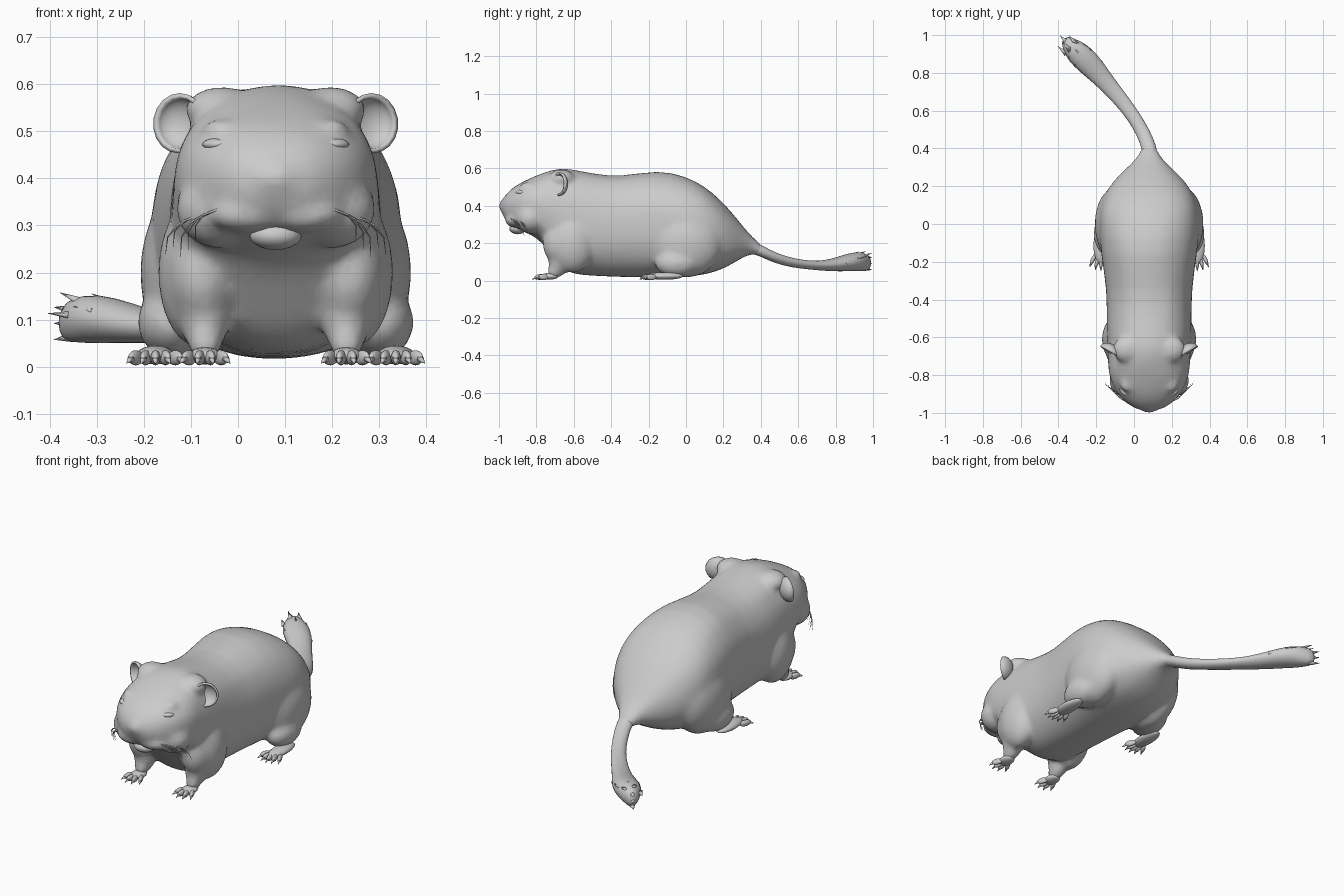
import bpy, bmesh, math, random
from mathutils import Vector, Matrix

random.seed(4)
MID = 0.08          # x of the animal's plane of symmetry
SIDES = (-1, 1)

cube = bpy.data.objects.get("Cube")
if cube:
    bpy.data.objects.remove(cube)

grey = bpy.data.materials.new("fur_grey")
grey.use_nodes = True
grey.diffuse_color = (0.6, 0.6, 0.6, 1)
bsdf = grey.node_tree.nodes["Principled BSDF"]
bsdf.inputs["Base Color"].default_value = grey.diffuse_color
bsdf.inputs["Roughness"].default_value = 0.8


def finish(bm, name):
    """Turn a bmesh into a smooth-shaded object."""
    bmesh.ops.recalc_face_normals(bm, faces=bm.faces[:])
    for f in bm.faces:
        f.smooth = True
    mesh = bpy.data.meshes.new(name)
    bm.to_mesh(mesh)
    bm.free()
    mesh.materials.append(grey)
    ob = bpy.data.objects.new(name, mesh)
    bpy.context.scene.collection.objects.link(ob)
    return ob


def subdivide(ob):
    mod = ob.modifiers.new("round", 'SUBSURF')
    mod.levels = mod.render_levels = 1


def ball(bm, center, radii, turn=0.0):
    m = (Matrix.Translation(center) @ Matrix.Rotation(turn, 4, 'Z')
         @ Matrix.Diagonal((*radii, 1)))
    bmesh.ops.create_uvsphere(bm, u_segments=16, v_segments=10, radius=1, matrix=m)


def spike(bm, base, direction, radius, length, flat=1.0):
    d = Vector(direction).normalized()
    m = (Matrix.Translation(Vector(base) + d * length / 2)
         @ d.to_track_quat('Z', 'Y').to_matrix().to_4x4()
         @ Matrix.Diagonal((1, flat, 1, 1)))
    bmesh.ops.create_cone(bm, cap_ends=True, segments=6, radius1=radius,
                          radius2=0, depth=length, matrix=m)


def loft(bm, stations, sides, power, jitter):
    """Skin upright rounded sections given as (x, y, z, half width, half height)."""
    rings = []
    for i, (x, y, z, rx, rz) in enumerate(stations):
        a, b = stations[max(i - 1, 0)], stations[min(i + 1, len(stations) - 1)]
        d = Vector((b[0] - a[0], b[1] - a[1], 0)).normalized()
        across = d.cross(Vector((0, 0, 1)))
        ring = []
        for k in range(sides):
            t = math.tau * k / sides
            c, s = math.cos(t), math.sin(t)
            u = math.copysign(abs(c) ** power, c) * rx
            v = math.copysign(abs(s) ** power, s) * rz
            n = random.uniform(1 - jitter, 1 + jitter)
            ring.append(bm.verts.new(Vector((x, y, z)) + across * u * n
                                     + Vector((0, 0, v * n))))
        rings.append(ring)
    for a, b in zip(rings, rings[1:]):
        for k in range(sides):
            j = (k + 1) % sides
            bm.faces.new((a[k], a[j], b[j], b[k]))
    bm.faces.new(rings[0])
    bm.faces.new(rings[-1])


# Body and head: y, bottom, top, half width
profile = [
    (-.988, .355, .425, .055), (-.96, .32, .467, .105), (-.92, .285, .503, .152),
    (-.87, .258, .533, .187), (-.80, .235, .563, .213), (-.74, .165, .585, .217),
    (-.68, .08, .60, .22), (-.62, .033, .60, .223), (-.5, .022, .573, .226),
    (-.35, .018, .553, .224), (-.15, .015, .594, .257), (0, .015, .557, .272),
    (.1, .028, .508, .262), (.18, .053, .437, .224), (.25, .09, .36, .17),
    (.32, .135, .27, .092), (.37, .145, .218, .05), (.42, .125, .178, .036)]
bm = bmesh.new()
loft(bm, [(MID, y, (lo + hi) / 2, w, (hi - lo) / 2) for y, lo, hi, w in profile],
     28, 0.85, 0.014)
# Muzzle
ball(bm, (MID, -.942, .40), (.068, .06, .052))
# Paired masses that melt into the body
masses = [
    ((.06, -.915, .325), (.085, .055, .042)),   # upper lip
    ((.12, -.83, .335), (.095, .09, .085)),     # cheek pouch
    ((.115, -.665, .545), (.08, .075, .05)),    # ear root
    ((.115, -.845, .505), (.04, .045, .022)),   # brow
    ((.18, 0, .20), (.112, .20, .185)),         # thigh
    ((.222, -.05, .095), (.074, .12, .078)),    # lower hind leg
    ((.165, -.61, .20), (.088, .13, .16)),      # shoulder
    ((.155, -.67, .20), (.078, .10, .12)),      # upper foreleg
    ((.15, -.68, .11), (.055, .058, .09)),      # forearm
    ((.15, -.705, .05), (.037, .038, .04))]     # wrist
for (x, y, z), r in masses:
    for s in SIDES:
        ball(bm, (MID + s * x, y, z), r)
body = finish(bm, "body")
subdivide(body)
remesh = body.modifiers.new("blend", 'REMESH')
remesh.mode = 'VOXEL'
remesh.voxel_size = 0.012
remesh.use_smooth_shade = True
soften = body.modifiers.new("soften", 'SMOOTH')
soften.factor = 0.5
soften.iterations = 8
thin = body.modifiers.new("simplify", 'DECIMATE')
thin.ratio = 0.3

# Tail: x, y, z, half width, half height
tail_path = [
    (.08, .29, .20, .06, .05), (.085, .36, .178, .044, .036),
    (.08, .41, .155, .039, .033), (.05, .48, .12, .038, .029),
    (0, .57, .095, .038, .026), (-.07, .66, .083, .041, .025),
    (-.14, .74, .08, .049, .028), (-.21, .82, .088, .064, .04),
    (-.27, .88, .10, .071, .052), (-.325, .93, .103, .06, .056),
    (-.375, .985, .092, .02, .042)]
bm = bmesh.new()
loft(bm, tail_path, 12, 1.0, 0.05)
subdivide(finish(bm, "tail"))

# Loose locks of hair lying along the tail tuft
bm = bmesh.new()
for k in range(9):
    x, y, z, rx, rz = tail_path[7 + k % 3]
    t = math.pi * (k + 0.5) / 9
    across = Vector((.72, .69, 0)) * math.cos(t) * rx * 0.75
    base = Vector((x, y, z + math.sin(t) * rz * 0.7)) + across
    spike(bm, base, Vector((-.65, .7, .3 * math.sin(t))) + across * 2,
          0.016, 0.065, 0.5)
for dz in (-.028, 0, .028):
    spike(bm, (-.35, .955, .092 + dz), (-.7, .72, dz * 4), 0.02, 0.06, 0.6)
finish(bm, "tail_locks")

# Lower lip
bm = bmesh.new()
ball(bm, (MID, -.90, .278), (.055, .045, .03))
finish(bm, "lower_lip")


def foot(name, s, x, y, sole, toes, spread, reach):
    bm = bmesh.new()
    cx = MID + s * x
    ball(bm, (cx, y, sole[2] + .005), sole)
    for k in range(toes):
        f = 2 * k / (toes - 1) - 1
        tx, ty = cx + f * spread, y - reach + .018 * f * f
        aim = Vector((f * .45, -1, 0))
        ball(bm, (tx, ty, .019), (.0105, .032, .016), math.atan2(f * .45, 1))
        spike(bm, Vector((tx, ty, .017)) + aim * .022, aim + Vector((0, 0, -.45)),
              .008, .027)
    finish(bm, name)


for s in SIDES:
    side = "left" if s > 0 else "right"
    foot(side + "_front_foot", s, .15, -.732, (.036, .05, .018), 4, .034, .048)
    foot(side + "_hind_foot", s, .255, -.115, (.04, .10, .02), 5, .042, .09)

    # Ear: an open cup turned forwards and out
    bm = bmesh.new()
    verts = bmesh.ops.create_uvsphere(bm, u_segments=18, v_segments=12,
                                      radius=1)["verts"]
    bmesh.ops.delete(bm, geom=[v for v in verts if v.co.z > 0.05], context='VERTS')
    aim = Vector((s * .5, -.86, .05)).to_track_quat('Z', 'Y').to_matrix().to_4x4()
    bm.transform(Matrix.Translation((MID + s * .205, -.68, .517)) @ aim
                 @ Matrix.Diagonal((.064, .064, .045, 1)))
    ear = finish(bm, side + "_ear")
    ear.modifiers.new("thickness", 'SOLIDIFY').thickness = 0.01

    # Closed eye, nearly flush with the face
    bm = bmesh.new()
    ball(bm, (MID + s * .125, -.884, .472), (.034, .024, .013), s * .6)
    finish(bm, side + "_eyelid")

    # Whiskers
    curve = bpy.data.curves.new(side + "_whiskers", 'CURVE')
    curve.dimensions = '3D'
    curve.bevel_depth = 0.003
    curve.bevel_resolution = 1
    for k in range(5):
        root = Vector((MID + s * (.12 + .012 * k), -.94 + .014 * k, .335 - .004 * k))
        drop = Vector((s * (.05 + .004 * k), .05, -.07 - .012 * (k % 3)))
        spline = curve.splines.new('POLY')
        spline.points.add(3)
        for i, p in enumerate(spline.points):
            t = i / 3
            co = root + drop * t + Vector((s * .02, 0, .012)) * math.sin(math.pi * t)
            p.co = (*co, 1)
            p.radius = 1 - 0.85 * t
    curve.materials.append(grey)
    whiskers = bpy.data.objects.new(side + "_whiskers", curve)
    bpy.context.scene.collection.objects.link(whiskers)
